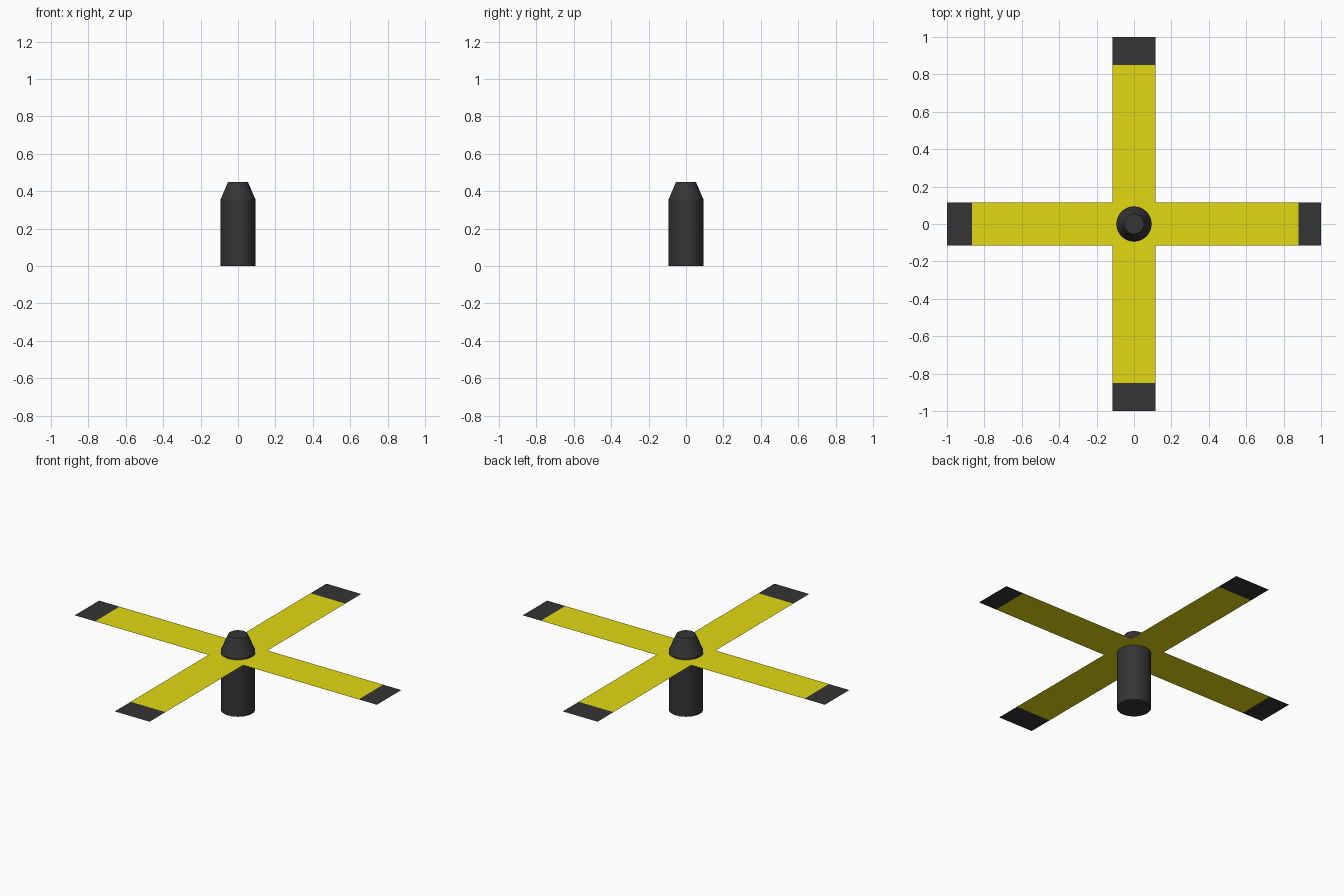
import bpy, bmesh, math

if "Cube" in bpy.data.objects:
    bpy.data.objects.remove(bpy.data.objects["Cube"])

BLADE_Z = 0.34
HALF_W = 0.115


def material(name, color):
    mat = bpy.data.materials.new(name)
    mat.diffuse_color = (*color, 1)
    mat.use_nodes = True
    mat.node_tree.nodes["Principled BSDF"].inputs["Base Color"].default_value = mat.diffuse_color
    return mat


yellow = material("yellow", (0.76, 0.69, 0.006))
dark = material("dark", (0.035, 0.035, 0.035))


def finish(name, bm, mat):
    mesh = bpy.data.meshes.new(name)
    bm.to_mesh(mesh)
    bm.free()
    mesh.materials.append(mat)
    obj = bpy.data.objects.new(name, mesh)
    bpy.context.collection.objects.link(obj)
    return obj


def sheet(name, start, end, angle, mat):
    """Thin flat strip running outward from start to end, turned about z."""
    bm = bmesh.new()
    c, s = math.cos(angle), math.sin(angle)
    corners = [(start, -HALF_W), (end, -HALF_W), (end, HALF_W), (start, HALF_W)]
    bm.faces.new([bm.verts.new((x * c - y * s, x * s + y * c, BLADE_Z))
                  for x, y in corners])
    return finish(name, bm, mat)


# Flat cross of four blades with dark tips
sheet("blade_centre", -HALF_W, HALF_W, 0, yellow)
tip_starts = {"right": 0.88, "back": 0.85, "left": 0.865, "front": 0.85}
for i, (side, tip) in enumerate(tip_starts.items()):
    angle = i * math.pi / 2
    sheet(f"{side}_blade", HALF_W, tip, angle, yellow)
    sheet(f"{side}_blade_tip", tip, 1.0, angle, dark)

# Hub: a cylinder with a tapered cap, spun from its profile
bm = bmesh.new()
profile = [(0, 0), (0.093, 0), (0.093, 0.355), (0.053, 0.45), (0, 0.45)]
verts = [bm.verts.new((r, 0, z)) for r, z in profile]
edges = [bm.edges.new(pair) for pair in zip(verts, verts[1:])]
bmesh.ops.spin(bm, geom=verts + edges, cent=(0, 0, 0), axis=(0, 0, 1),
               angle=math.tau, steps=32, use_duplicate=False)
bmesh.ops.remove_doubles(bm, verts=bm.verts, dist=1e-4)
bmesh.ops.recalc_face_normals(bm, faces=bm.faces)
hub = finish("hub", bm, dark)
bpy.context.view_layer.objects.active = hub
hub.select_set(True)
bpy.ops.object.shade_smooth_by_angle(angle=math.radians(20))
